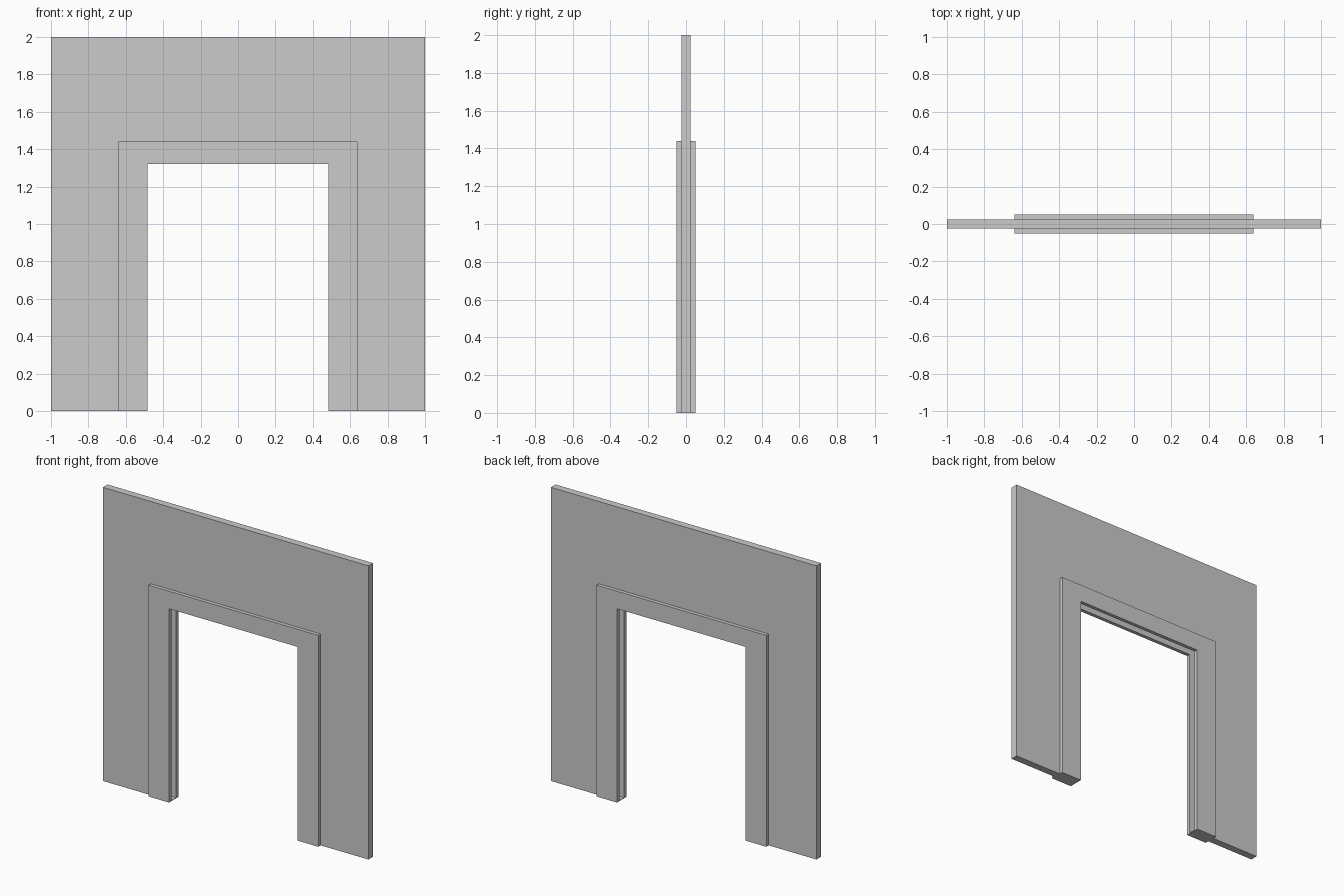
import bpy
import bmesh

if "Cube" in bpy.data.objects:
    bpy.data.objects.remove(bpy.data.objects["Cube"])


def arch(name, outer_x, outer_z, inner_x, inner_z, y0, y1):
    """Upside-down U profile in the XZ plane, extruded from y0 to y1."""
    profile = [(-outer_x, 0), (-inner_x, 0), (-inner_x, inner_z), (inner_x, inner_z),
               (inner_x, 0), (outer_x, 0), (outer_x, outer_z), (-outer_x, outer_z)]
    bm = bmesh.new()
    face = bm.faces.new([bm.verts.new((x, y0, z)) for x, z in profile])
    ext = bmesh.ops.extrude_face_region(bm, geom=[face])
    verts = [v for v in ext["geom"] if isinstance(v, bmesh.types.BMVert)]
    bmesh.ops.translate(bm, verts=verts, vec=(0, y1 - y0, 0))
    bmesh.ops.recalc_face_normals(bm, faces=bm.faces)
    return add(name, bm)


def box(name, x0, x1, y0, y1, z0, z1):
    bm = bmesh.new()
    bmesh.ops.create_cube(bm, size=1)
    bmesh.ops.scale(bm, verts=bm.verts, vec=(x1 - x0, y1 - y0, z1 - z0))
    bmesh.ops.translate(bm, verts=bm.verts,
                        vec=((x0 + x1) / 2, (y0 + y1) / 2, (z0 + z1) / 2))
    return add(name, bm)


def add(name, bm):
    mesh = bpy.data.meshes.new(name)
    bm.to_mesh(mesh)
    bm.free()
    obj = bpy.data.objects.new(name, mesh)
    bpy.context.collection.objects.link(obj)
    return obj


WALL = 0.025    # half thickness of the wall
TRIM = 0.05     # half thickness over the trim
OPEN_X, OPEN_Z = 0.485, 1.32
POCKET_X, POCKET_Z = 0.62, 1.425   # wall set back behind the trim

# Wall, with its opening hidden behind the trim so a groove runs round the doorway
arch("wall", 1.0, 2.0, POCKET_X, POCKET_Z, -WALL, WALL)

# Door trim on both faces
arch("front_trim", 0.64, 1.44, OPEN_X, OPEN_Z, -TRIM, -WALL)
arch("back_trim", 0.64, 1.44, OPEN_X, OPEN_Z, WALL, TRIM)

# Thin plates closing the foot of each jamb groove
for side, sign in (("left", -1), ("right", 1)):
    a, b = sorted((sign * OPEN_X, sign * POCKET_X))
    box(side + "_groove_floor", a, b, -WALL, WALL, 0, 0.005)
